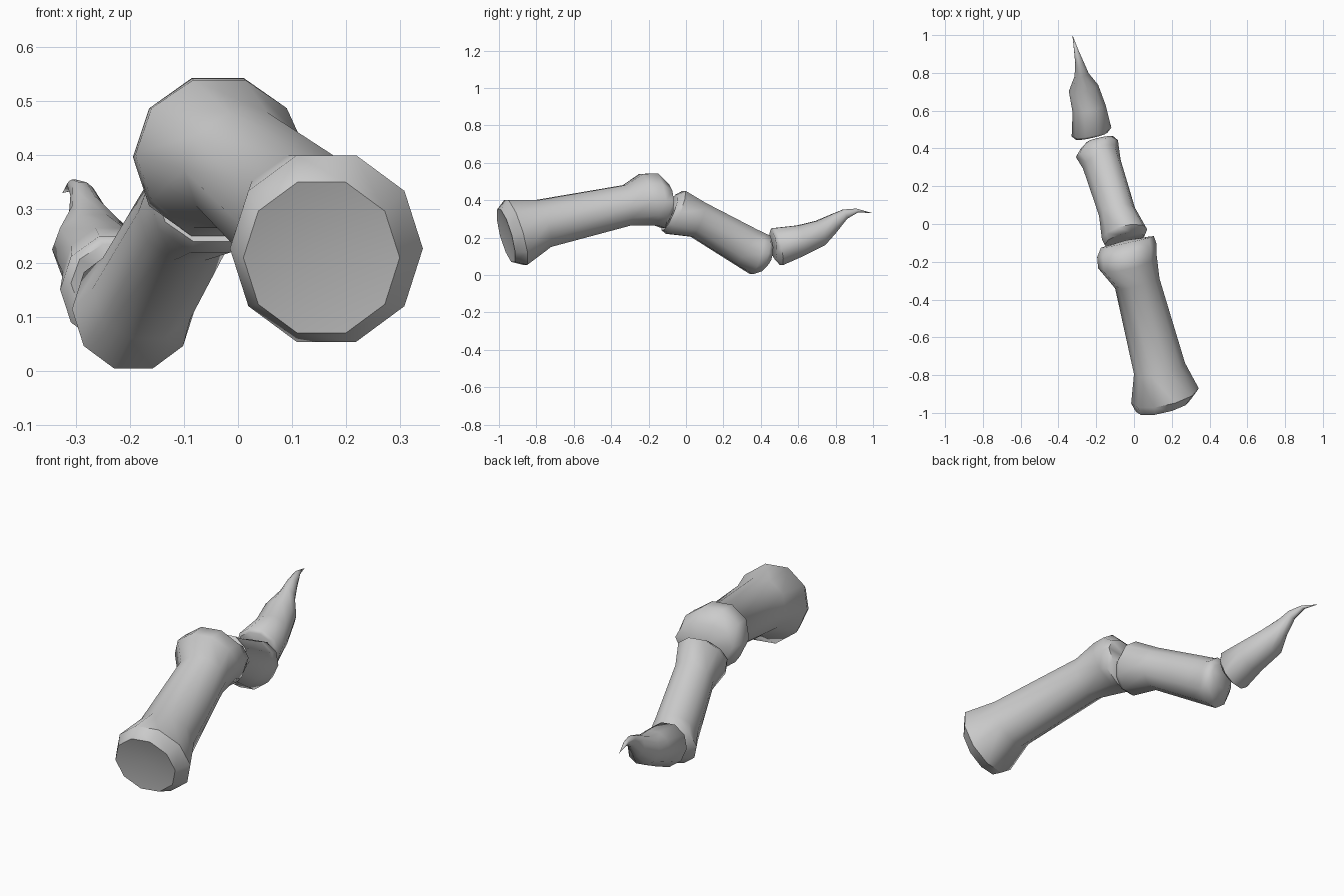
import bpy, bmesh, math
from mathutils import Vector

SIDES = 10


def bone(name, sections, start, end, yaw=0.22):
    """Loft slanted oval rings: (left x, right x, top y, top z, bottom y, bottom z)."""
    bm = bmesh.new()
    rings = []
    for xl, xr, ty, tz, by, bz in sections:
        r = (xr - xl) / 2
        c = Vector(((xl + xr) / 2, (ty + by) / 2, (tz + bz) / 2))
        side = Vector((r, r * yaw, 0))
        up = Vector((0, (ty - by) / 2, (tz - bz) / 2)) / math.sin(math.radians(72))
        rings.append([bm.verts.new(c + side * math.cos(2 * math.pi * k / SIDES)
                                   + up * math.sin(2 * math.pi * k / SIDES))
                      for k in range(SIDES)])
    for a, b in zip(rings, rings[1:]):
        for k in range(SIDES):
            n = (k + 1) % SIDES
            bm.faces.new((a[k], a[n], b[n], b[k]))
    # close both ends with a fan to a centre point
    for ring, point in ((rings[0], start), (rings[-1], end)):
        tip = bm.verts.new(point)
        for k in range(SIDES):
            bm.faces.new((ring[k], ring[(k + 1) % SIDES], tip))
    bmesh.ops.recalc_face_normals(bm, faces=bm.faces)
    mesh = bpy.data.meshes.new(name)
    bm.to_mesh(mesh)
    bm.free()
    ob = bpy.data.objects.new(name, mesh)
    bpy.context.collection.objects.link(ob)
    bpy.ops.object.select_all(action='DESELECT')
    ob.select_set(True)
    bpy.context.view_layer.objects.active = ob
    bpy.ops.object.shade_smooth_by_angle(angle=math.radians(50))
    return ob


# Longest bone, with a dished socket at the front
bone("base_bone", [
    (0.01, 0.30, -1.00, 0.35, -0.925, 0.07),
    (-0.015, 0.343, -0.96, 0.40, -0.86, 0.054),
    (0.00, 0.27, -0.80, 0.40, -0.73, 0.15),
    (-0.10, 0.135, -0.33, 0.48, -0.30, 0.265),
    (-0.19, 0.12, -0.24, 0.54, -0.16, 0.265),
    (-0.195, 0.12, -0.16, 0.543, -0.12, 0.25),
    (-0.175, 0.105, -0.10, 0.485, -0.09, 0.31),
], (0.15, -0.945, 0.22), (-0.04, -0.085, 0.39))

# Middle bone, sloping down to a rounded knuckle
bone("middle_bone", [
    (-0.155, 0.055, -0.05, 0.43, -0.125, 0.24),
    (-0.17, 0.07, -0.01, 0.45, -0.10, 0.22),
    (-0.185, 0.005, 0.10, 0.385, 0.03, 0.205),
    (-0.27, -0.07, 0.37, 0.245, 0.26, 0.06),
    (-0.308, -0.08, 0.41, 0.225, 0.35, 0.004),
    (-0.28, -0.085, 0.445, 0.21, 0.40, 0.02),
    (-0.25, -0.11, 0.458, 0.17, 0.44, 0.06),
], (-0.05, -0.075, 0.335), (-0.18, 0.455, 0.115))

# Claw bone, curling to a thin point
bone("claw_bone", [
    (-0.31, -0.14, 0.455, 0.235, 0.475, 0.09),
    (-0.33, -0.12, 0.465, 0.25, 0.51, 0.052),
    (-0.325, -0.15, 0.60, 0.265, 0.62, 0.10),
    (-0.345, -0.19, 0.70, 0.29, 0.74, 0.16),
    (-0.315, -0.24, 0.78, 0.325, 0.80, 0.225),
    (-0.311, -0.265, 0.84, 0.35, 0.86, 0.30),
    (-0.317, -0.293, 0.91, 0.355, 0.92, 0.335),
], (-0.225, 0.475, 0.165), (-0.326, 1.0, 0.33))
